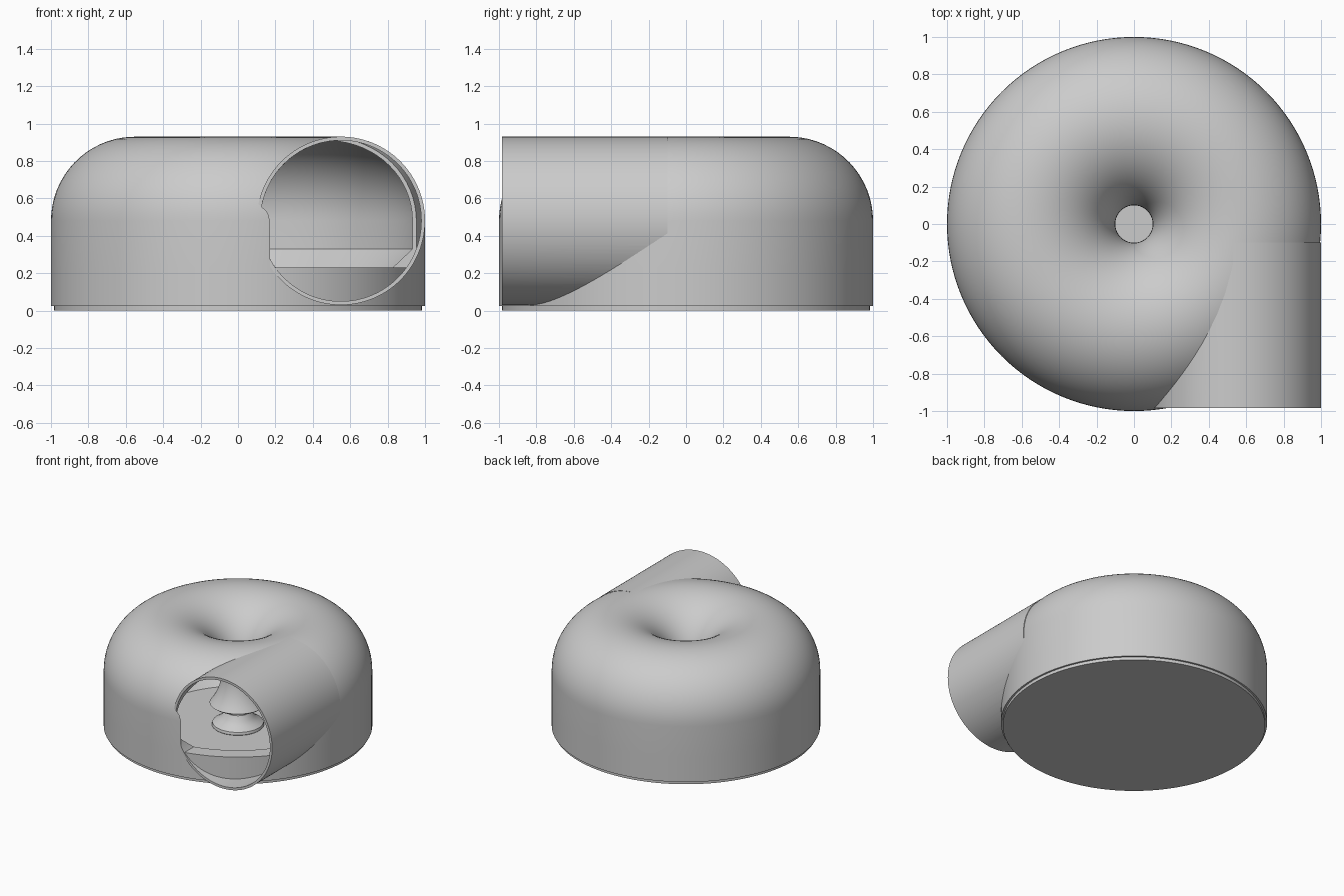
import bpy, bmesh
from math import sin, cos, pi, radians
from mathutils import Matrix

cube = bpy.data.objects.get("Cube")
if cube:
    bpy.data.objects.remove(cube, do_unlink=True)

grey = bpy.data.materials.new("warm_grey")
grey.use_nodes = True
colour = (0.6, 0.6, 0.6, 1)
grey.diffuse_color = colour
grey.node_tree.nodes["Principled BSDF"].inputs["Base Color"].default_value = colour

RING, TUBE, WALL, MID = 0.55, 0.45, 0.02, 0.48
OUTLET = -0.985


def add_object(name, bm):
    bmesh.ops.recalc_face_normals(bm, faces=bm.faces)
    mesh = bpy.data.meshes.new(name)
    bm.to_mesh(mesh)
    bm.free()
    mesh.materials.append(grey)
    obj = bpy.data.objects.new(name, mesh)
    bpy.context.collection.objects.link(obj)
    return obj


def lathe(name, profile, closed=False, steps=128):
    """Spin an (r, z) profile around the z axis."""
    bm = bmesh.new()
    verts = [bm.verts.new((r, 0, z)) for r, z in profile]
    edges = [bm.edges.new(pair) for pair in zip(verts, verts[1:])]
    if closed:
        edges.append(bm.edges.new((verts[-1], verts[0])))
    bmesh.ops.spin(bm, geom=verts + edges, axis=(0, 0, 1), cent=(0, 0, 0),
                   angle=2 * pi, steps=steps, use_merge=True)
    bmesh.ops.remove_doubles(bm, verts=bm.verts, dist=1e-5)
    return add_object(name, bm)


def pipe(name, radius, start, end):
    """Solid cylinder along y at the outlet position."""
    bm = bmesh.new()
    place = Matrix.Translation((RING, (start + end) / 2, MID)) @ Matrix.Rotation(pi / 2, 4, "X")
    bmesh.ops.create_cone(bm, cap_ends=True, segments=128, radius1=radius,
                          radius2=radius, depth=end - start, matrix=place)
    return add_object(name, bm)


def arc(radius, start, end, count=40):
    angles = [radians(start + (end - start) * i / count) for i in range(count + 1)]
    return [(RING + radius * cos(a), MID + radius * sin(a)) for a in angles]


def cut(obj, cutter):
    mod = obj.modifiers.new("cut", "BOOLEAN")
    mod.operation = "DIFFERENCE"
    mod.solver = "EXACT"
    mod.object = cutter
    bpy.context.view_layer.objects.active = obj
    bpy.ops.object.modifier_apply(modifier=mod.name)


# Doughnut-topped housing with an intake funnel
housing = lathe("housing", [(1, 0.23)] + arc(TUBE, 0, 218)
                + arc(TUBE - WALL, 218, 0) + [(0.98, 0.33), (0.88, 0.23)], closed=True)

# Lower bowl with a recessed foot
base = lathe("base", [(0, 0), (0.985, 0), (0.985, 0.025), (1, 0.025), (1, 0.23),
                      (0.88, 0.23), (0.68, 0.03), (0, 0.03)])

# Hub below the funnel
hub = lathe("hub", [(0, 0.02), (0.18, 0.02), (0.195, 0.035), (0.19, 0.055),
                    (0.15, 0.08), (0.12, 0.11), (0.1, 0.15), (0, 0.15)], steps=64)

# Tangential outlet tube, trimmed against the housing
outlet = pipe("outlet_tube", TUBE, OUTLET, -0.1)
bore = pipe("bore_cutter", TUBE - WALL, OUTLET, -0.3)
long_bore = pipe("tube_cutter", TUBE - WALL, OUTLET - 0.1, 0)
core = lathe("core_cutter", [(0, 0.01), (0.99, 0.01)]
             + arc(TUBE - 0.01, 0, 90) + [(0, MID + TUBE - 0.01)])
cut(outlet, long_bore)
cut(outlet, core)
cut(housing, bore)
for helper in (bore, long_bore, core):
    bpy.data.objects.remove(helper, do_unlink=True)

# Smooth shading with crisp rims
bpy.ops.object.select_all(action="DESELECT")
for obj in (housing, base, hub, outlet):
    obj.select_set(True)
bpy.context.view_layer.objects.active = housing
bpy.ops.object.shade_smooth_by_angle(angle=radians(30))
